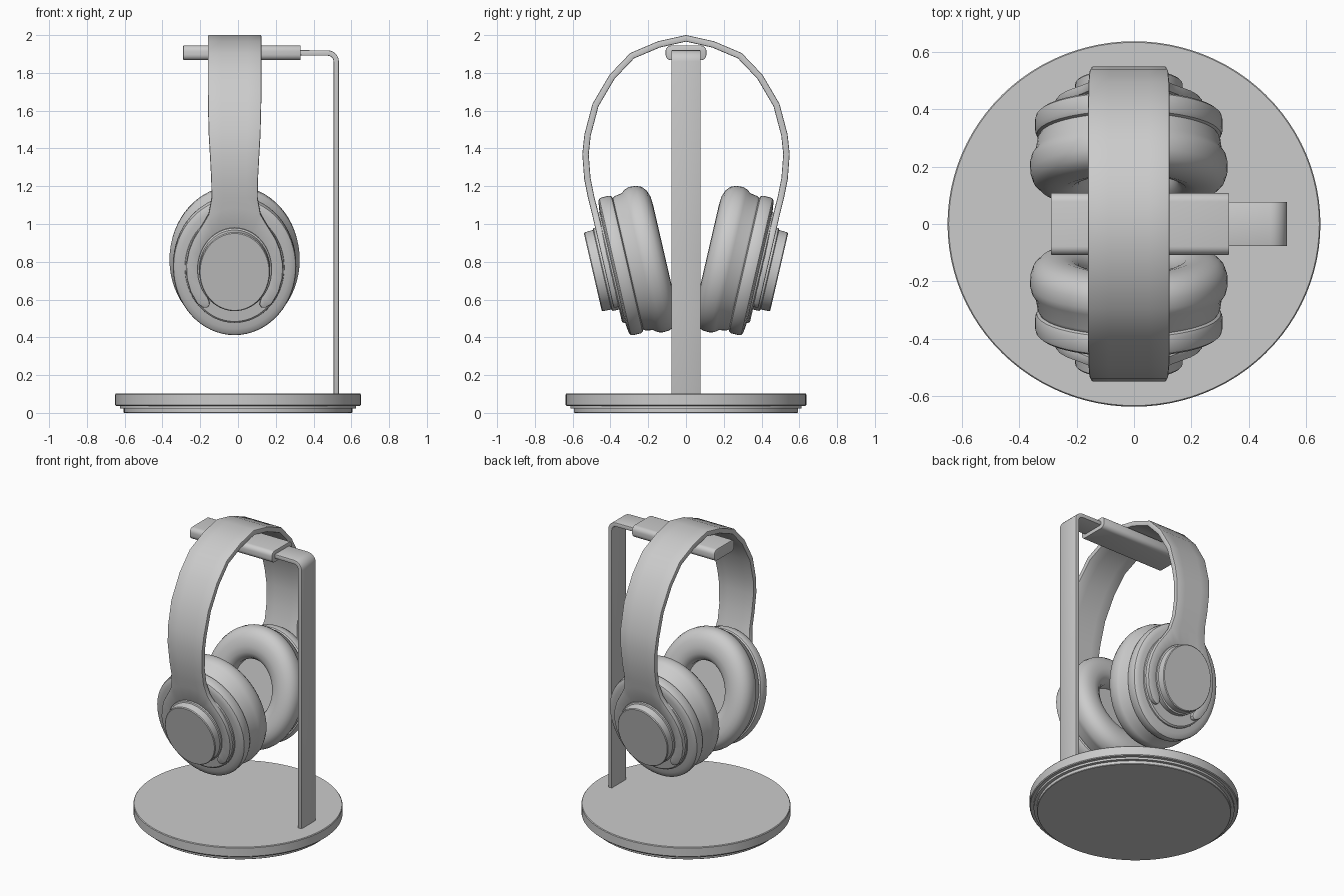
import bpy, bmesh
from math import sin, cos, pi, radians
from mathutils import Vector

if "Cube" in bpy.data.objects:
    bpy.data.objects.remove(bpy.data.objects["Cube"])

CX = -0.018                      # headphone centre in x
TILT = radians(13)               # lean of each ear cup
SQUASH = 0.873                   # cups are oval: narrower in x
CT = 0.838                       # cup centre measured along the tilted up axis


def finish(name, bm, mods=()):
    """Turn a bmesh into an object, bake its modifiers, smooth by angle."""
    bmesh.ops.recalc_face_normals(bm, faces=bm.faces)
    me = bpy.data.meshes.new(name)
    bm.to_mesh(me)
    bm.free()
    ob = bpy.data.objects.new(name, me)
    bpy.context.collection.objects.link(ob)
    for kind, props in mods:
        m = ob.modifiers.new(kind.title(), kind)
        for k, v in props.items():
            setattr(m, k, v)
    if mods:
        dg = bpy.context.evaluated_depsgraph_get()
        baked = bpy.data.meshes.new_from_object(ob.evaluated_get(dg))
        ob.modifiers.clear()
        ob.data = baked
    bpy.ops.object.select_all(action='DESELECT')
    ob.select_set(True)
    bpy.context.view_layer.objects.active = ob
    bpy.ops.object.shade_smooth_by_angle(angle=radians(35))
    return ob


def lathe(name, profile, place, n=64):
    """Revolve (height, radius) points; place(a, b, h) maps to world space."""
    bm = bmesh.new()
    rings = []
    for h, r in profile:
        if r == 0:
            rings.append([bm.verts.new(place(0, 0, h))] * n)
        else:
            rings.append([bm.verts.new(place(r * cos(2 * pi * i / n), r * sin(2 * pi * i / n), h))
                          for i in range(n)])
    for p, q in zip(rings, rings[1:]):
        for i in range(n):
            j = (i + 1) % n
            bm.faces.new(dict.fromkeys((p[i], p[j], q[j], q[i])))
    return finish(name, bm)


def cup_place(side):
    """Tilted cup frame: a across, b up the cup, h outward."""
    def place(a, b, h):
        t = CT + b
        return Vector((CX + a * SQUASH,
                       side * (h * cos(TILT) + t * sin(TILT)),
                       -h * sin(TILT) + t * cos(TILT)))
    return place


# Round base with a recessed foot
def base_place(a, b, h):
    return Vector((a, b * 0.98, h))


lathe("base_disc", [(0.036, 0), (0.036, 0.645), (0.041, 0.65), (0.098, 0.65), (0.103, 0.646), (0.103, 0)],
      base_place, 96)
lathe("base_foot", [(0, 0), (0, 0.602), (0.003, 0.605), (0.022, 0.605), (0.022, 0.625), (0.04, 0.625), (0.04, 0)],
      base_place, 96)

# Flat bar bent into post and arm
bm = bmesh.new()
path = [(0.52, 0.09), (0.52, 1.86)]
path += [(0.475 + 0.045 * cos(a), 1.86 + 0.045 * sin(a)) for a in (i * pi / 12 for i in range(1, 7))]
path.append((0.25, 1.907))
rows = [[bm.verts.new((x, y, z)) for y in (-0.077, 0.077)] for x, z in path]
for p, q in zip(rows, rows[1:]):
    bm.faces.new((p[0], p[1], q[1], q[0]))
finish("stand_post", bm, [
    ('SOLIDIFY', dict(thickness=0.028, offset=0, use_even_offset=True)),
    ('BEVEL', dict(width=0.004, segments=2, limit_method='ANGLE', angle_limit=radians(50)))])

# Rounded bar that the headband hangs on
bm = bmesh.new()
bmesh.ops.create_cube(bm, size=1)
for v in bm.verts:
    v.co = Vector((0.021 + v.co.x * 0.622, v.co.y * 0.216, 1.906 + v.co.z * 0.078))
long_edges = [e for e in bm.edges if abs(e.verts[0].co.x - e.verts[1].co.x) > 0.1]
bmesh.ops.bevel(bm, geom=long_edges, offset=0.03, segments=6, profile=0.5, affect='EDGES')
finish("headband_rest", bm, [
    ('BEVEL', dict(width=0.004, segments=2, limit_method='ANGLE', angle_limit=radians(50)))])

# Ear cups: cushion, shell plate, inner tier, outer cap
CUP_PARTS = {
    "ear_cushion": [(0.03, 0), (0.03, 0.19), (-0.02, 0.185), (-0.05, 0.2), (-0.07, 0.23), (-0.078, 0.27),
                    (-0.075, 0.32), (-0.062, 0.355), (-0.04, 0.381), (-0.01, 0.393), (0.025, 0.395),
                    (0.05, 0.388), (0.07, 0.372), (0.11, 0.365), (0.13, 0.352), (0.14, 0.33), (0.14, 0)],
    "cup_shell": [(0.12, 0), (0.12, 0.355), (0.127, 0.368), (0.14, 0.374), (0.18, 0.374), (0.192, 0.37),
                  (0.199, 0.36), (0.203, 0.335), (0.206, 0.31), (0.206, 0)],
    "cup_tier": [(0.19, 0), (0.19, 0.305), (0.215, 0.3), (0.222, 0.29), (0.222, 0)],
    "cup_cap": [(0.2, 0), (0.2, 0.225), (0.258, 0.225), (0.262, 0.216), (0.308, 0.214),
                (0.313, 0.209), (0.313, 0)],
}
for side, label in ((-1, "front"), (1, "back")):
    for part, profile in CUP_PARTS.items():
        lathe(f"{label}_{part}", profile, cup_place(side))

# Headband flowing into a horseshoe yoke; half is built, then mirrored
bm = bmesh.new()
arch = [(0, 1.983, .142), (.143, 1.951, .142), (.285, 1.891, .142), (.391, 1.78, .142), (.479, 1.63, .141),
        (.521, 1.472, .137), (.532, 1.37, .131), (.522, 1.24, .124), (.502, 1.14, .122)]
cols = (-1, -0.5, 0, 0.5, 1)
rows = [[bm.verts.new((CX + c * w, y, z)) for c in cols] for y, z, w in arch]
place = cup_place(1)
angles = [-142, -138, -130, -115, -100, -85, -70, -57, -46, -37, -28, -14, 0]
angles += [-a for a in reversed(angles[:-1])]
flare = {28: 0.335, 37: 0.312, 46: 0.301, 57: 0.297, 138: 0.282, 142: 0.268}
inner, outer = [], []
for a in angles:
    k = abs(a)
    r_out = flare.get(k, 0.33 if k < 28 else 0.294)
    r_in = {138: 0.232, 142: 0.246}.get(k, 0.222)
    s, c = sin(radians(a)), cos(radians(a))
    inner.append(bm.verts.new(place(r_in * s, r_in * c, 0.231)))
    outer.append(bm.verts.new(place(r_out * s, r_out * c, 0.231)))
for i in range(len(angles) - 1):
    bm.faces.new((inner[i], inner[i + 1], outer[i + 1], outer[i]))
m = len(angles) // 2
rows.append(outer[m - 2:m + 3])
for v, c in zip(rows[-1], cols):
    v.co.x = CX + c * 0.138
for p, q in zip(rows, rows[1:]):
    for i in range(4):
        bm.faces.new((p[i], p[i + 1], q[i + 1], q[i]))
finish("headband", bm, [
    ('MIRROR', dict(use_axis=(False, True, False), use_clip=True, merge_threshold=0.001)),
    ('SOLIDIFY', dict(thickness=0.034, offset=0, use_even_offset=True)),
    ('BEVEL', dict(width=0.006, segments=2, limit_method='ANGLE', angle_limit=radians(50)))])
